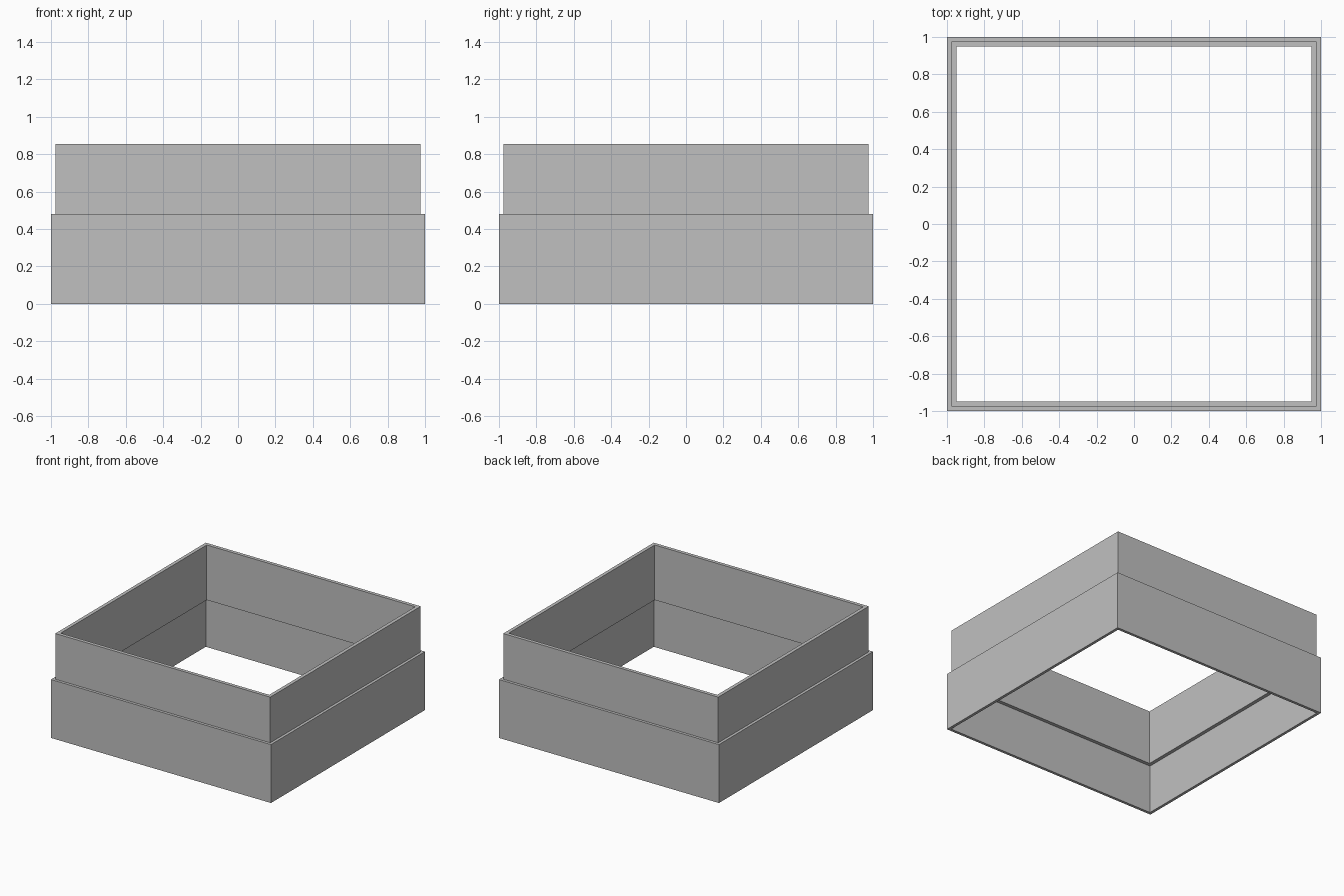
import bpy
import bmesh

cube = bpy.data.objects.get("Cube")
if cube:
    bpy.data.objects.remove(cube, do_unlink=True)

# Single plain grey for the whole model
grey = bpy.data.materials.new("plain grey")
grey.use_nodes = True
colour = (0.53, 0.53, 0.53, 1.0)
grey.diffuse_color = colour
grey.node_tree.nodes["Principled BSDF"].inputs["Base Color"].default_value = colour


def square_frame(name, outer, inner, bottom, top):
    """Hollow square wall: a profile of four points swept round four corners."""
    profile = [(outer, bottom), (outer, top), (inner, top), (inner, bottom)]
    corners = [(1, 1), (-1, 1), (-1, -1), (1, -1)]
    bm = bmesh.new()
    loops = [[bm.verts.new((sx * r, sy * r, z)) for r, z in profile]
             for sx, sy in corners]
    for i in range(4):
        a, b = loops[i], loops[(i + 1) % 4]
        for j in range(4):
            k = (j + 1) % 4
            bm.faces.new((a[j], b[j], b[k], a[k]))
    bmesh.ops.recalc_face_normals(bm, faces=bm.faces)
    mesh = bpy.data.meshes.new(name)
    bm.to_mesh(mesh)
    bm.free()
    mesh.materials.append(grey)
    obj = bpy.data.objects.new(name, mesh)
    bpy.context.collection.objects.link(obj)
    return obj


# Wide lower frame, and the narrower frame that slots into its top
square_frame("lower_frame", 1.0, 0.977, 0.0, 0.48)
square_frame("upper_frame", 0.977, 0.948, 0.403, 0.855)
